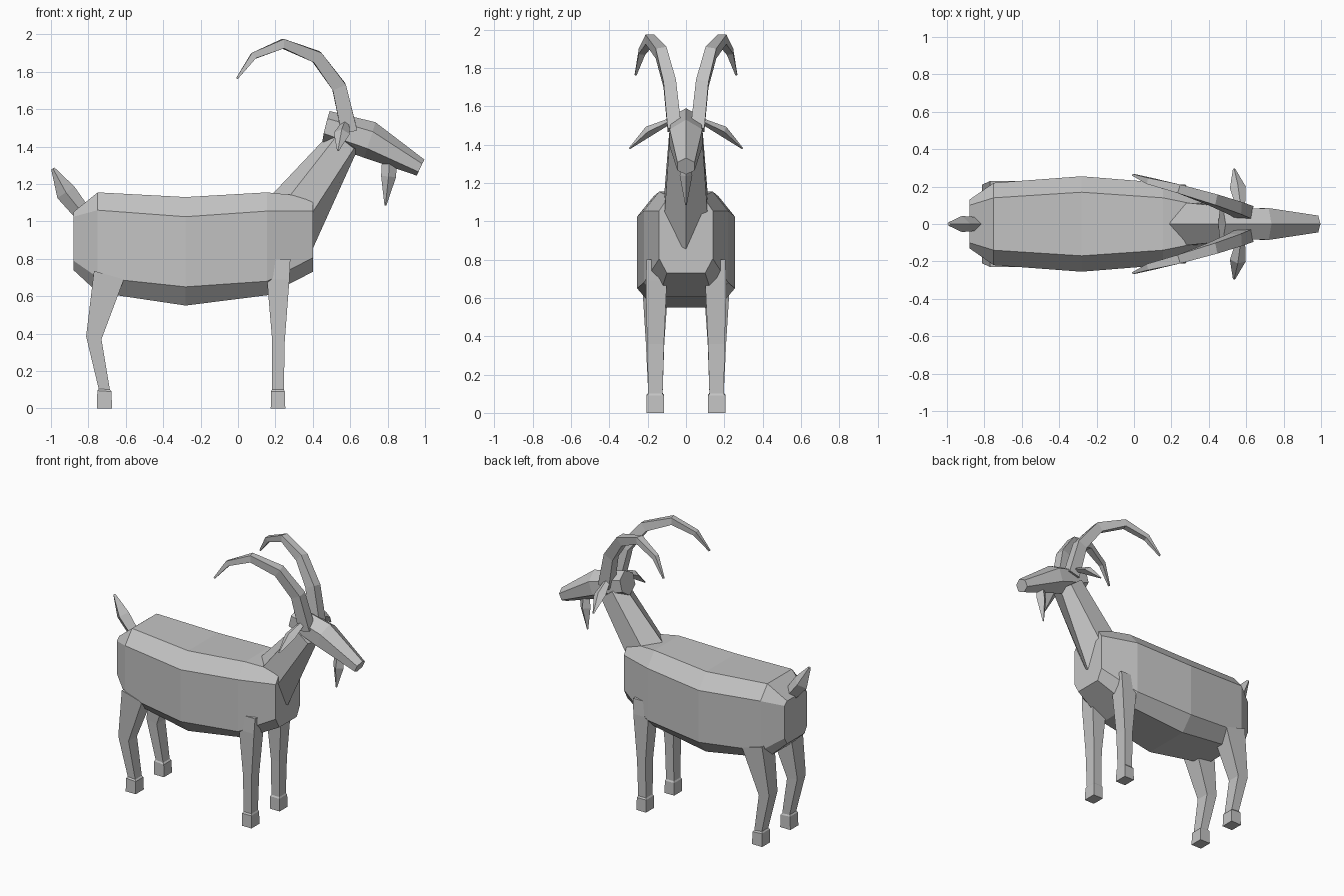
import bpy, bmesh, math
from mathutils import Vector

if "Cube" in bpy.data.objects:
    bpy.data.objects.remove(bpy.data.objects["Cube"])

grey = bpy.data.materials.new("stone grey")
grey.diffuse_color = (0.55, 0.55, 0.55, 1)
grey.use_nodes = True
grey.node_tree.nodes["Principled BSDF"].inputs["Base Color"].default_value = grey.diffuse_color


def loft(name, rings):
    """Skin a list of equal-sized rings into a closed flat-shaded solid."""
    bm = bmesh.new()
    loops = [[bm.verts.new(p) for p in r] for r in rings]
    n = len(loops[0])
    for a, b in zip(loops, loops[1:]):
        for i in range(n):
            j = (i + 1) % n
            bm.faces.new((a[i], a[j], b[j], b[i]))
    bm.faces.new(loops[0])
    bm.faces.new(loops[-1])
    bmesh.ops.recalc_face_normals(bm, faces=bm.faces)
    me = bpy.data.meshes.new(name)
    bm.to_mesh(me)
    bm.free()
    me.materials.append(grey)
    ob = bpy.data.objects.new(name, me)
    bpy.context.collection.objects.link(ob)
    return ob


def sweep(name, stations, side, n=4, phase=0.0):
    """Tapered n-gon sweep; stations = (centre, half size along side, half size across)."""
    pts = [Vector(s[0]) for s in stations]
    rings = []
    for i, (c, hu, hv) in enumerate(stations):
        t = (pts[min(i + 1, len(pts) - 1)] - pts[max(i - 1, 0)]).normalized()
        u = Vector(side)
        u = (u - t * u.dot(t)).normalized()
        v = t.cross(u)
        k = 1 / math.cos(math.pi / 4) if n == 4 and phase else 1
        ang = [phase + 2 * math.pi * a / n for a in range(n)]
        rings.append([pts[i] + u * (hu * k * math.cos(a)) + v * (hv * k * math.sin(a)) for a in ang])
    return loft(name, rings)


def mirror(ob):
    m = ob.modifiers.new("mirror", 'MIRROR')
    m.use_axis = (False, True, False)
    m.use_mirror_merge = False
    m.use_clip = False


# Body: octagonal sections (x, top z, upper z, lower z, bottom z, top w, side w, bottom w)
body = [(-.88, 1.05, 1.025, .79, .74, .10, .13, .10),
        (-.75, 1.155, 1.06, .70, .62, .14, .22, .14),
        (-.28, 1.13, 1.025, .65, .55, .17, .255, .17),
        (.155, 1.155, 1.055, .68, .605, .14, .22, .14),
        (.40, 1.13, 1.055, .805, .73, .09, .14, .10)]
rings = []
for x, zt, zu, zl, zb, wt, ws, wb in body:
    half = [(wt, zt), (ws, zu), (ws, zl), (wb, zb)]
    rings.append([(x, y, z) for y, z in half] + [(x, -y, z) for y, z in reversed(half)])
loft("body", rings)


# Neck and head: hexagonal sections with a ridge on top and below
def hexring(top, up, low, bottom, wu, wl):
    (a, b), (c, d), (e, f), (g, h) = top, up, low, bottom
    return [(a, 0, b), (c, wu, d), (e, wl, f), (g, 0, h), (e, -wl, f), (c, -wu, d)]


loft("neck", [hexring((.15, 1.11), (.17, 1.0), (.27, .85), (.33, .70), .125, .125),
              hexring((.50, 1.48), (.53, 1.46), (.62, 1.39), (.64, 1.385), .088, .088)])
loft("head", [hexring((.49, 1.59), (.478, 1.55), (.458, 1.47), (.45, 1.42), .075, .075),
              hexring((.735, 1.53), (.72, 1.48), (.69, 1.39), (.675, 1.34), .085, .085),
              hexring((.997, 1.33), (.985, 1.308), (.965, 1.265), (.955, 1.245), .045, .045)])

# Horns sweep up, back and outward
horn = [((.595, .06, 1.48), .036, .043), ((.54, .085, 1.72), .033, .038),
        ((.42, .13, 1.88), .029, .033), ((.24, .188, 1.95), .024, .025),
        ((.083, .23, 1.885), .017, .018), ((-.005, .263, 1.765), .005, .005)]
mirror(sweep("horn", horn, (0, 1, 0), phase=math.pi / 4))

# Ears: drooping flattened diamonds
ear = [((.575, .06, 1.535), .018, .012), ((.555, .195, 1.47), .043, .028),
       ((.535, .295, 1.38), .006, .004)]
mirror(sweep("ear", ear, (1, 0, 0)))

# Beard
sweep("beard", [((.81, 0, 1.33), .022, .04), ((.805, 0, 1.24), .033, .04),
                ((.788, 0, 1.085), .004, .005)], (0, 1, 0))

# Tail, tilted up and back
sweep("tail", [((-.82, 0, 1.03), .035, .045), ((-.92, 0, 1.155), .043, .055),
               ((-.99, 0, 1.283), .010, .010)], (0, 1, 0))


# Legs: square sections (z front, z back, x min, x max, y min, y max)
def leg(name, secs):
    mirror(loft(name, [[(a, c, zb), (b, c, zf), (b, d, zf), (a, d, zb)]
                       for zb, zf, a, b, c, d in secs]))


leg("front_leg", [(.80, .80, .15, .28, .09, .205), (.69, .69, .155, .275, .10, .21),
                  (.36, .36, .183, .25, .115, .203), (.10, .10, .182, .245, .122, .197),
                  (.09, .09, .176, .25, .116, .205), (0, 0, .175, .253, .115, .207)])
leg("rear_leg", [(.735, .69, -.77, -.61, .09, .23), (.385, .37, -.812, -.73, .113, .21),
                 (.105, .10, -.745, -.685, .122, .197), (.095, .09, -.752, -.676, .116, .205),
                 (0, 0, -.755, -.674, .115, .207)])
